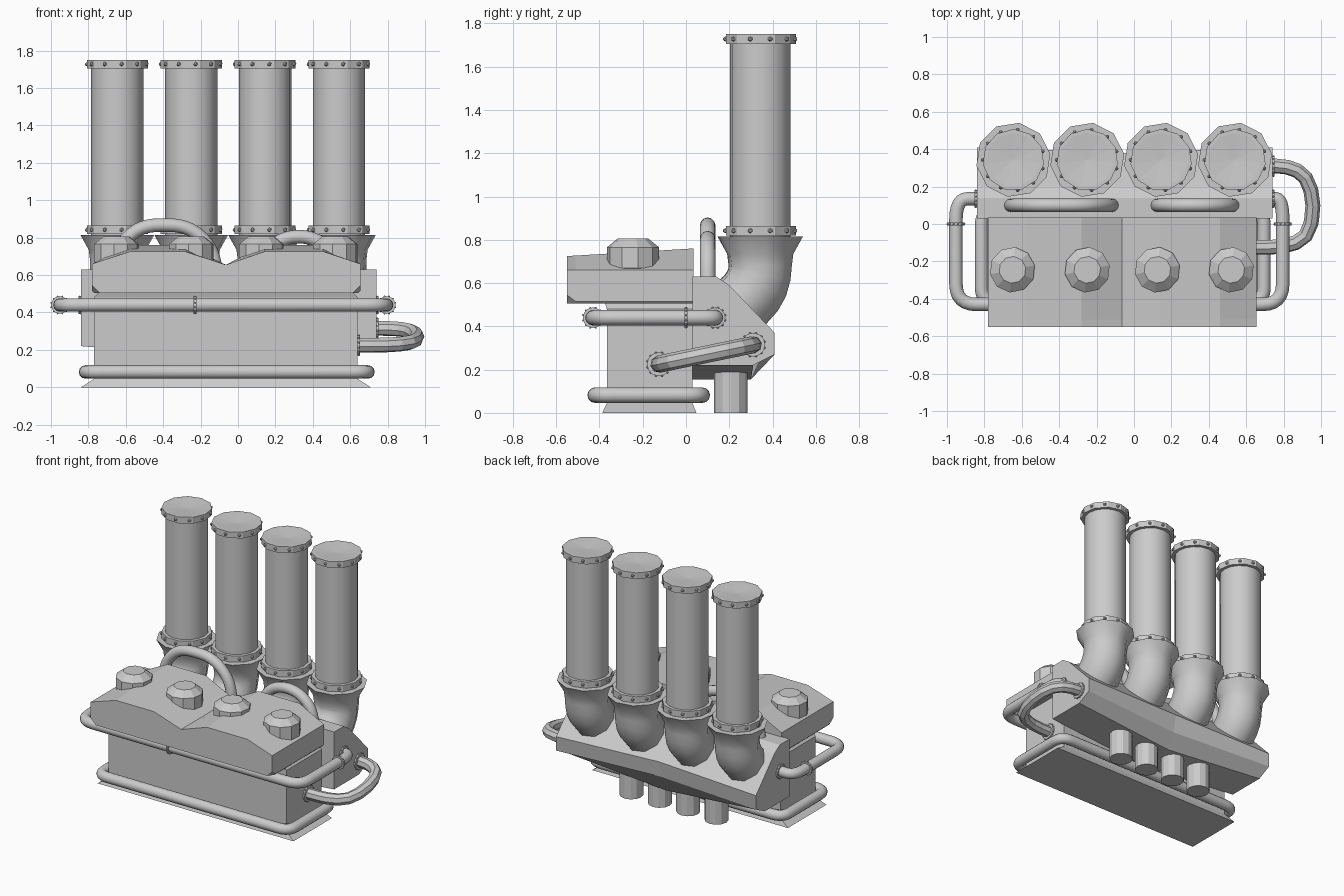
import bpy, bmesh, math
from mathutils import Vector, Matrix

if "Cube" in bpy.data.objects:
    bpy.data.objects.remove(bpy.data.objects["Cube"])

STACK_X = (-0.645, -0.25, 0.145, 0.54)


def finish(name, bm, smooth=None):
    bmesh.ops.recalc_face_normals(bm, faces=bm.faces[:])
    me = bpy.data.meshes.new(name)
    bm.to_mesh(me)
    bm.free()
    ob = bpy.data.objects.new(name, me)
    bpy.context.collection.objects.link(ob)
    if smooth:
        for p in me.polygons:
            p.use_smooth = True
        me.set_sharp_from_angle(angle=math.radians(smooth))
    return ob


def loft(name, rings, smooth=None, closed=False):
    """Skin a list of equally sized point rings."""
    bm = bmesh.new()
    vr = [[bm.verts.new(p) for p in r] for r in rings]
    n = len(vr[0])
    pairs = list(zip(vr, vr[1:])) + ([(vr[-1], vr[0])] if closed else [])
    for a, b in pairs:
        for i in range(n):
            j = (i + 1) % n
            bm.faces.new((a[i], a[j], b[j], b[i]))
    if not closed:
        bm.faces.new(vr[0])
        bm.faces.new(vr[-1])
    return finish(name, bm, smooth)


def lathe(name, x, y, profile, sides, smooth=None, turn=0.0):
    """Vertical turned part from (radius, z) pairs."""
    rings = [[(x + r * math.cos(turn + 2 * math.pi * k / sides),
               y + r * math.sin(turn + 2 * math.pi * k / sides), z)
              for k in range(sides)] for r, z in profile]
    return loft(name, rings, smooth)


def rounded(pts, r, closed=False, steps=6):
    """Round the corners of a path."""
    pts = [Vector(p) for p in pts]
    n, out = len(pts), []
    for i, p in enumerate(pts):
        if not closed and i in (0, n - 1):
            out.append(p)
            continue
        a, b = pts[i - 1] - p, pts[(i + 1) % n] - p
        s = p + a.normalized() * min(r, a.length * 0.49)
        e = p + b.normalized() * min(r, b.length * 0.49)
        for k in range(steps + 1):
            t = k / steps
            out.append(s * (1 - t) ** 2 + p * 2 * t * (1 - t) + e * t * t)
    return out


def tube(name, pts, r, sides=12, closed=False, smooth=40):
    """Sweep a circle along a planar path."""
    n = len(pts)
    nor = Vector()
    for i in range(1, n - 1):
        nor += (pts[i] - pts[0]).cross(pts[i + 1] - pts[0])
    nor.normalize()
    rings = []
    for i, p in enumerate(pts):
        t = Vector()
        if closed or i > 0:
            t += (p - pts[i - 1]).normalized()
        if closed or i < n - 1:
            t += (pts[(i + 1) % n] - p).normalized()
        side = t.cross(nor).normalized()
        rings.append([p + r * (nor * math.cos(2 * math.pi * k / sides)
                               + side * math.sin(2 * math.pi * k / sides)) for k in range(sides)])
    return loft(name, rings, smooth, closed)


def flange(name, center, axis, r, depth, sides=12, bolts=12, bolt_r=0.006, inner=None):
    """Polygonal collar with studs round its rim; inner gives a shallow dished cap."""
    bm = bmesh.new()
    bmesh.ops.create_cone(bm, cap_ends=True, segments=sides, radius1=r, radius2=r, depth=depth)
    if inner:
        top = max(bm.faces, key=lambda f: f.calc_center_median().z)
        bmesh.ops.inset_region(bm, faces=[top], thickness=r - inner)
        res = bmesh.ops.poke(bm, faces=[top])
        for v in res["verts"]:
            v.co.z -= 0.012
    for k in range(bolts):
        a = 2 * math.pi * (k + 0.5) / bolts
        bmesh.ops.create_icosphere(bm, subdivisions=1, radius=bolt_r, matrix=Matrix.Translation(
            (r * 0.985 * math.cos(a), r * 0.985 * math.sin(a), 0)))
    rot = Vector((0, 0, 1)).rotation_difference(Vector(axis)).to_matrix().to_4x4()
    bmesh.ops.transform(bm, matrix=Matrix.Translation(center) @ rot, verts=bm.verts[:])
    return finish(name, bm)


def rect(x0, x1, y0, y1, z):
    return [(x0, y0, z), (x1, y0, z), (x1, y1, z), (x0, y1, z)]


# Engine block with a flared foot
loft("engine_block", [rect(-0.84, 0.71, -0.387, 0.048, 0), rect(-0.77, 0.64, -0.366, 0.03, 0.045),
                      rect(-0.77, 0.64, -0.366, 0.03, 0.48), rect(-0.74, 0.61, -0.375, 0.03, 0.51)])

# Double humped head cover, rising slightly to the rear
def cover(y, peak, chamfer):
    prof = [(-0.78 + chamfer, 0.505), (-0.78, 0.505 + chamfer), (-0.78, 0.66), (-0.58, peak),
            (-0.28, peak), (-0.065, 0.655), (0.14, peak), (0.46, peak), (0.655, 0.66),
            (0.655, 0.505 + chamfer), (0.655 - chamfer, 0.505)]
    return [(x, y, z) for x, z in prof]

loft("head_cover", [cover(-0.55, 0.725, 0.04), cover(-0.51, 0.727, 0.01), cover(0.035, 0.76, 0.01)])

# Filler caps on the cover
for i, x in enumerate((-0.65, -0.25, 0.125, 0.52)):
    lathe(f"filler_cap_{i}", x, -0.245, [(0.09, 0.64), (0.122, 0.67), (0.122, 0.765), (0.072, 0.805)],
          10, turn=0.2)

# Exhaust manifold: deeper and narrower in the middle
END = [(0.03, 0.63), (0.14, 0.63), (0.2, 0.59), (0.41, 0.37), (0.41, 0.27), (0.31, 0.22), (0.03, 0.22)]
MID = [(0.03, 0.63), (0.14, 0.63), (0.2, 0.59), (0.38, 0.39), (0.35, 0.27), (0.30, 0.155), (0.03, 0.155)]
loft("manifold", [[(x, y, z) for y, z in s] for x, s in ((-0.84, END), (-0.05, MID), (0.74, END))])

# Drain pipes under the manifold
for i in range(4):
    lathe(f"drain_pipe_{i}", -0.05 + 0.225 * (i - 1.5), 0.207, [(0.078, 0), (0.078, 0.2)], 12)

# Stacks with elbows and studded collars
ELBOW = [(0.343, 0.815, 0.2, 0), (0.343, 0.735, 0.155, 0), (0.343, 0.68, 0.148, 0),
         (0.339, 0.64, 0.148, 10), (0.325, 0.595, 0.15, 22), (0.302, 0.555, 0.15, 34),
         (0.27, 0.52, 0.15, 45), (0.17, 0.42, 0.14, 45)]
for i, x in enumerate(STACK_X):
    rings = []
    for y, z, r, tilt in ELBOW:
        c, s = math.cos(math.radians(tilt)), math.sin(math.radians(tilt))
        angs = [2 * math.pi * (k + 0.25) / 10 for k in range(10)]
        rings.append([(x + r * math.cos(a), y + r * math.sin(a) * c, z - r * math.sin(a) * s)
                      for a in angs])
    loft(f"stack_elbow_{i}", rings, 50)
    lathe(f"stack_tube_{i}", x, 0.343, [(0.14, 0.81), (0.14, 1.715)], 16, 40)
    flange(f"stack_base_collar_{i}", (x, 0.343, 0.842), (0, 0, 1), 0.165, 0.045, 11, 11, 0.012)
    flange(f"stack_top_collar_{i}", (x, 0.343, 1.728), (0, 0, 1), 0.165, 0.045, 11, 11, 0.012, 0.145)

# Lower rail closed round the block
Z = 0.082
tube("lower_rail", rounded([(-0.815, -0.42, Z), (0.695, -0.42, Z), (0.695, 0.075, Z), (-0.815, 0.075, Z)],
                           0.08, True), 0.036, closed=True)

# Upper rail from one manifold end round the front to the other
Z = 0.44
tube("upper_rail", rounded([(-0.82, 0.135, Z), (-0.952, 0.135, Z), (-0.952, -0.43, Z), (0.795, -0.43, Z),
                            (0.795, 0.135, Z), (0.72, 0.135, Z)], 0.11), 0.036)
for name, c, axis in (("left", (-0.952, 0, Z), (0, 1, 0)), ("right", (0.795, 0, Z), (0, 1, 0)),
                      ("front", (-0.23, -0.43, Z), (1, 0, 0)),
                      ("left_end", (-0.845, 0.135, Z), (1, 0, 0)),
                      ("right_end", (0.745, 0.135, Z), (1, 0, 0))):
    flange(f"upper_rail_{name}_collar", c, axis, 0.047, 0.014)

# Side hose linking block and manifold
tube("side_hose", rounded([(0.62, -0.125, 0.225), (0.80, -0.125, 0.225), (0.93, -0.075, 0.236),
                           (0.965, 0.10, 0.272), (0.925, 0.26, 0.305), (0.82, 0.31, 0.315),
                           (0.70, 0.31, 0.315)], 0.08, steps=2), 0.04, 8, smooth=None)
flange("hose_block_collar", (0.645, -0.125, 0.225), (1, 0, 0), 0.055, 0.014)
flange("hose_manifold_collar", (0.745, 0.31, 0.315), (1, 0, 0), 0.055, 0.014)

# Arched pipes on top of the manifold
for name, path in (("left", [(-0.665, 0.58), (-0.64, 0.75), (-0.52, 0.867), (-0.27, 0.867),
                             (-0.14, 0.75), (-0.11, 0.58)]),
                   ("right", [(0.118, 0.58), (0.14, 0.72), (0.25, 0.805), (0.40, 0.805),
                              (0.51, 0.72), (0.535, 0.58)])):
    tube(f"{name}_arch_pipe", rounded([(x, 0.1, z) for x, z in path], 0.1), 0.036)
